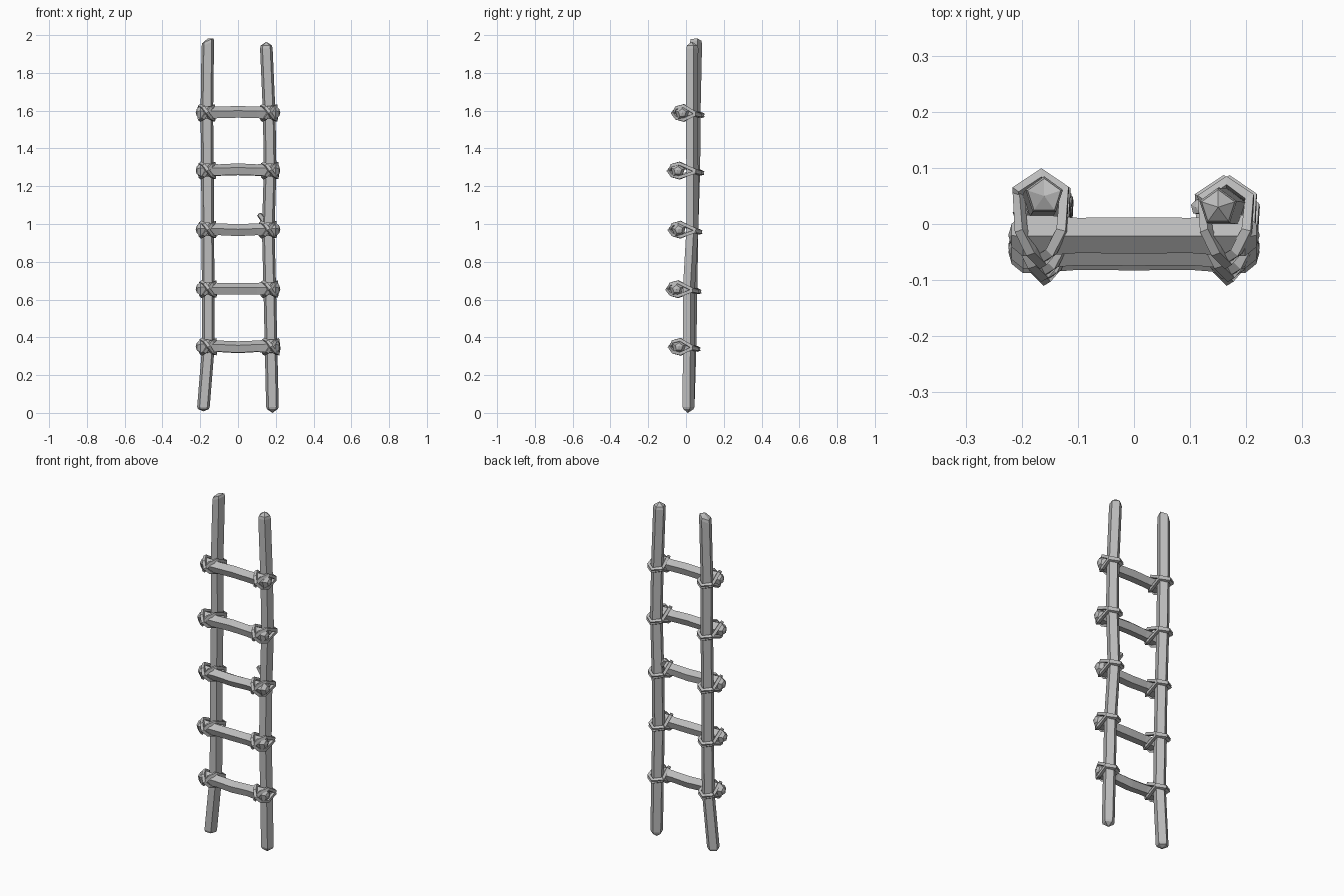
import bpy, bmesh, math
from mathutils import Vector

cube = bpy.data.objects.get("Cube")
if cube:
    bpy.data.objects.remove(cube, do_unlink=True)

grey = bpy.data.materials.new("weathered_grey")
grey.use_nodes = True
colour = (0.5, 0.5, 0.5, 1)
grey.diffuse_color = colour
grey.node_tree.nodes["Principled BSDF"].inputs["Base Color"].default_value = colour


def pole(name, stations, u, v, turn=0.0, slant=0.0, tip=0.006):
    """Five-sided pole swept through (centre, radius) stations, with domed ends."""
    u, v = Vector(u), Vector(v)
    bm = bmesh.new()
    rings = []
    for i, (c, r) in enumerate(stations):
        ring = []
        for k in range(5):
            a = math.tau * k / 5 + turn
            p = Vector(c) + r * (math.cos(a) * u + math.sin(a) * v)
            if i >= len(stations) - 2:
                p.z += slant * (p.x - c[0])
            ring.append(bm.verts.new(p))
        rings.append(ring)
    for a, b in zip(rings, rings[1:]):
        for k in range(5):
            n = (k + 1) % 5
            bm.faces.new((a[k], a[n], b[n], b[k]))
    axis = (Vector(stations[-1][0]) - Vector(stations[-2][0])).normalized()
    for ring, (c, r), s in ((rings[0], stations[0], -1), (rings[-1], stations[-1], 1)):
        top = bm.verts.new(Vector(c) + axis * s * tip)
        for k in range(5):
            bm.faces.new((ring[k], ring[(k + 1) % 5], top))
    bmesh.ops.recalc_face_normals(bm, faces=bm.faces)
    me = bpy.data.meshes.new(name)
    bm.to_mesh(me)
    bm.free()
    me.materials.append(grey)
    ob = bpy.data.objects.new(name, me)
    bpy.context.collection.objects.link(ob)
    return ob


def strap(name, points):
    """Closed four-sided cord through the points."""
    cu = bpy.data.curves.new(name, "CURVE")
    cu.dimensions = "3D"
    cu.bevel_depth = 0.012
    cu.bevel_resolution = 0
    sp = cu.splines.new("POLY")
    sp.points.add(len(points) - 1)
    for p, co in zip(sp.points, points):
        p.co = (*co, 1)
    sp.use_cyclic_u = True
    sp.use_smooth = False
    cu.materials.append(grey)
    ob = bpy.data.objects.new(name, cu)
    bpy.context.collection.objects.link(ob)
    bpy.ops.object.select_all(action="DESELECT")
    ob.select_set(True)
    bpy.context.view_layer.objects.active = ob
    bpy.ops.object.convert(target="MESH")


# Slightly crooked posts: (x, y, z) centre lines
right_path = [(-0.183, 0.01, 0.02), (-0.157, 0.02, 0.35), (-0.158, 0.025, 0.66),
              (-0.16, 0.03, 0.97), (-0.162, 0.04, 1.29), (-0.165, 0.042, 1.59),
              (-0.16, 0.05, 1.97)]
left_path = [(0.182, 0.01, 0.02), (0.175, 0.012, 0.35), (0.168, 0.012, 0.66),
             (0.16, 0.03, 0.97), (0.17, 0.03, 1.29), (0.165, 0.028, 1.59),
             (0.15, 0.03, 1.945)]


def post(name, path, slant, tip):
    x, y, z = path[-1]
    st = [(path[0], 0.03)]
    st.append(((path[0][0], path[0][1], 0.032), 0.035))
    st += [(p, 0.035) for p in path[1:-1]]
    st += [((x, y, z - 0.015), 0.035), ((x, y, z), 0.031)]
    pole(name, st, (0, 1, 0), (1, 0, 0), slant=slant, tip=tip)


post("right_post", right_path, 0.45, 0.012)
post("left_post", left_path, 0.0, 0.02)

# Rungs with swollen ends, each lashed to both posts: (y, z, middle offset)
rungs = [(-0.037, 0.35, -0.005), (-0.05, 0.655, 0.0), (-0.038, 0.97, -0.004),
         (-0.043, 1.283, 0.004), (-0.02, 1.588, 0.003)]
for i, (y, z, mid) in enumerate(rungs):
    half = [(-0.218, 0.022), (-0.198, 0.039), (-0.15, 0.037), (-0.1, 0.033)]
    xs = half + [(0.0, 0.034)] + [(-x, r) for x, r in reversed(half)]
    st = [((x, y, z + (mid if abs(x) < 0.05 else 0)), r) for x, r in xs]
    pole(f"rung_{i + 1}", st, (0, 1, 0), (0, 0, 1), turn=0.25 + 0.1 * (i % 3))
    for side, path in (("right", right_path), ("left", left_path)):
        px, py = path[i + 1][:2]
        for s in (1, -1):
            out = 0.004 * s
            strap(f"{side}_lashing_{i + 1}_{'a' if s > 0 else 'b'}", [
                (px, py + 0.046, z - 0.012 + out),
                (px + 0.041, py + 0.018, z - 0.004 + out),
                (px + 0.036, y + 0.008, z + 0.036 * s),
                (px + 0.018, y - 0.029, z + 0.026 * s),
                (px, y - 0.045 + out, z),
                (px - 0.018, y - 0.029, z - 0.026 * s),
                (px - 0.036, y + 0.008, z - 0.036 * s),
                (px - 0.041, py + 0.018, z - 0.004 + out)])

# Loose splinter on the inner side of the left post
pole("splinter", [((0.15, 0.03, 1.0), 0.018), ((0.112, 0.03, 1.052), 0.014)],
     (0, 1, 0), (0.8, 0, 0.6), tip=0.004)
